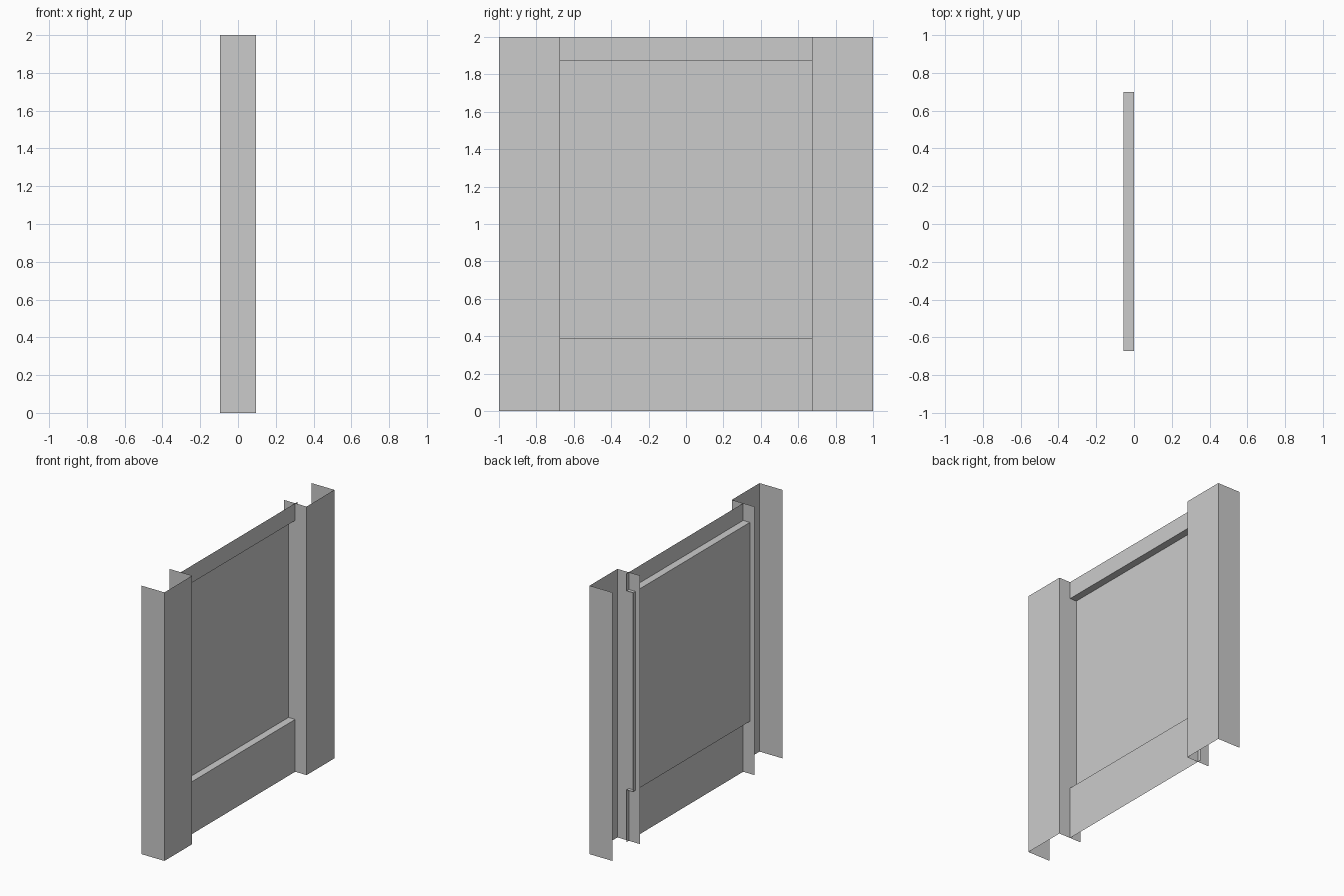
import bpy, bmesh

if "Cube" in bpy.data.objects:
    bpy.data.objects.remove(bpy.data.objects["Cube"])

H = 2.0        # overall height
D = 0.094      # half depth of the pillars
INNER = 0.673  # inner face of each pillar


def sheet(name, profile, sweep):
    """Open sheet: sweep a profile polyline along a vector."""
    bm = bmesh.new()
    verts = [bm.verts.new(p) for p in profile]
    edges = [bm.edges.new(pair) for pair in zip(verts, verts[1:])]
    new = bmesh.ops.extrude_edge_only(bm, edges=edges)["geom"]
    moved = [g for g in new if isinstance(g, bmesh.types.BMVert)]
    bmesh.ops.translate(bm, verts=moved, vec=sweep)
    bmesh.ops.recalc_face_normals(bm, faces=bm.faces)
    # visible side of the sheets faces +x
    if sum(f.normal.x * f.calc_area() for f in bm.faces) < 0:
        bmesh.ops.reverse_faces(bm, faces=bm.faces)
    mesh = bpy.data.meshes.new(name)
    bm.to_mesh(mesh)
    bm.free()
    obj = bpy.data.objects.new(name, mesh)
    bpy.context.collection.objects.link(obj)
    return obj


# Channel-shaped pillars, open at the back
for side, label in ((-1, "left"), (1, "right")):
    channel = [(-D, side, 0), (D, side, 0),
               (D, side * INNER, 0), (-D, side * INNER, 0)]
    sheet(label + "_pillar", channel, (0, 0, H))

# Wall with recessed panel, tucked slightly behind the right pillar
y0, y1 = -INNER, 0.70
recess, low, high = -0.055, 0.39, 1.872
wall = [(0, y0, 0), (0, y0, low), (recess, y0, low),
        (recess, y0, high), (0, y0, high), (0, y0, H)]
sheet("recessed_wall_panel", wall, (0, y1 - y0, 0))
